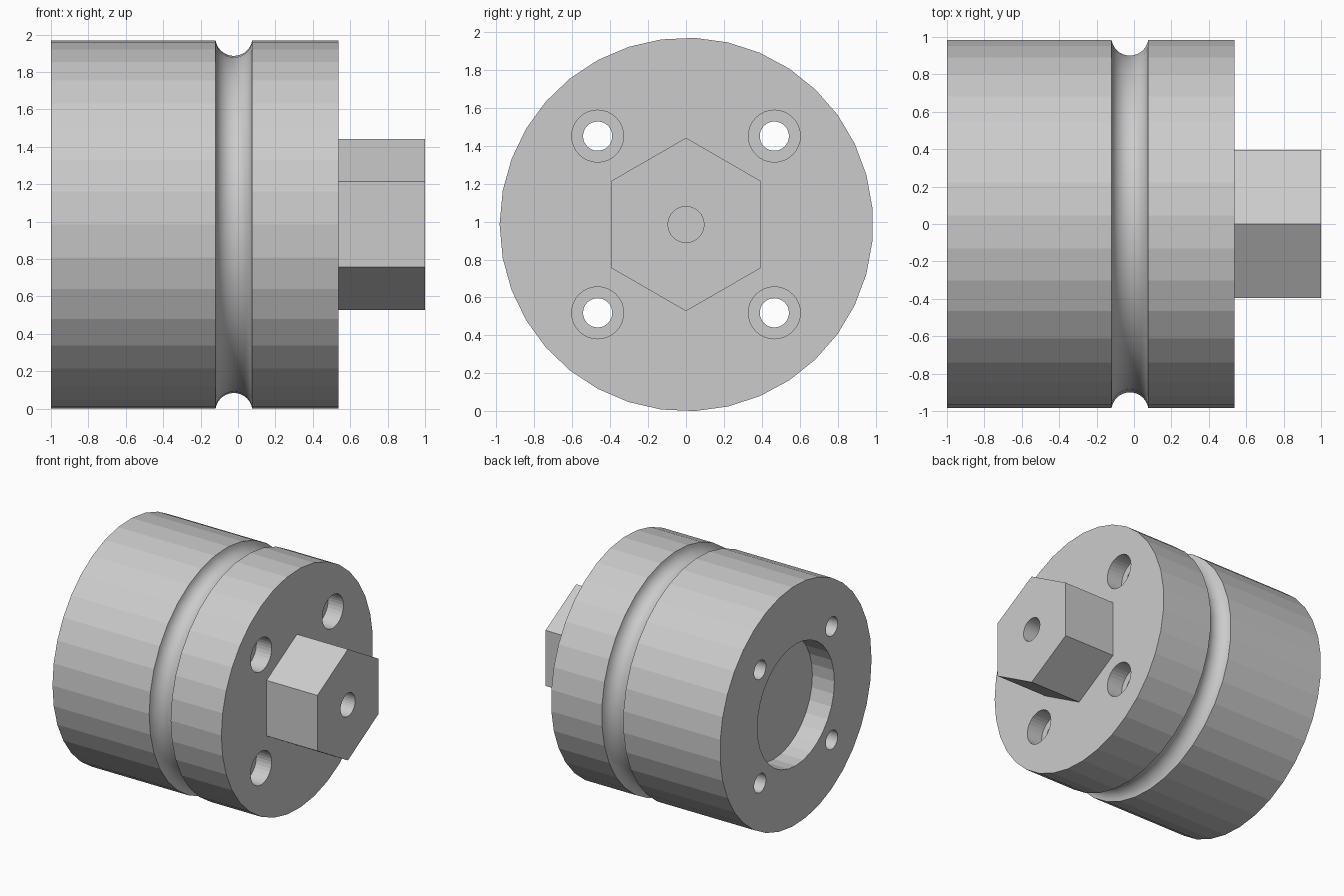
import bpy, bmesh, math
from mathutils import Matrix

if "Cube" in bpy.data.objects:
    bpy.data.objects.remove(bpy.data.objects["Cube"])

R, SIDES = 0.985, 35         # body radius and facet count
CZ, CY = R, 0.002            # axis of the part
X0, X1, X2 = -1.0, 0.537, 1.0


def finish(bm, name):
    bmesh.ops.recalc_face_normals(bm, faces=bm.faces[:])
    me = bpy.data.meshes.new(name)
    bm.to_mesh(me)
    bm.free()
    ob = bpy.data.objects.new(name, me)
    bpy.context.collection.objects.link(ob)
    return ob


def rod(name, x0, x1, r, n, y=0.0, z=0.0):
    """Prism along x, with its first vertex pointing up."""
    bm = bmesh.new()
    rings = []
    for x in (x0, x1):
        rings.append([bm.verts.new((x, y + r * math.sin(2 * math.pi * i / n),
                                    CZ + z + r * math.cos(2 * math.pi * i / n)))
                      for i in range(n)])
    for i in range(n):
        j = (i + 1) % n
        bm.faces.new((rings[0][i], rings[0][j], rings[1][j], rings[1][i]))
    bm.faces.new(rings[0])
    bm.faces.new(rings[1])
    return finish(bm, name)


def boolean(target, other, op):
    m = target.modifiers.new(op.lower(), 'BOOLEAN')
    m.operation, m.solver, m.object = op, 'EXACT', other
    bpy.context.view_layer.objects.active = target
    bpy.ops.object.modifier_apply(modifier=m.name)
    bpy.data.objects.remove(other, do_unlink=True)


# Body: lathed profile with a round groove
gx, half, depth = -0.022, 0.098, 0.083
gr = (half ** 2 + depth ** 2) / (2 * depth)
gc = R - depth + gr
span = math.asin(half / gr)
STEPS = 14
profile = [(X0, R)]
for k in range(STEPS + 1):
    a = -span + 2 * span * k / STEPS
    profile.append((gx + gr * math.sin(a), gc - gr * math.cos(a)))
profile.append((X1, R))

bm = bmesh.new()
rings = []
for x, r in profile:
    ring = []
    for i in range(SIDES):
        a = 2 * math.pi * i / SIDES
        ring.append(bm.verts.new((x, CY - r * math.cos(a), CZ + r * math.sin(a))))
    rings.append(ring)
for k in range(len(rings) - 1):
    for i in range(SIDES):
        j = (i + 1) % SIDES
        f = bm.faces.new((rings[k][i], rings[k][j], rings[k + 1][j], rings[k + 1][i]))
        f.smooth = 0 < k < len(rings) - 2     # only the groove is smooth
bm.faces.new(rings[0])
bm.faces.new(rings[-1])
body = finish(bm, "grooved_hub")

# Hexagonal drive stub
boolean(body, rod("hex_stub", X1 - 0.1, X2, 0.457, 6), 'UNION')

# Rear recess and blind hole in the stub
boolean(body, rod("recess_cutter", X0 - 0.1, X0 + 0.2, 0.5, 32), 'DIFFERENCE')
boolean(body, rod("centre_cutter", X2 - 0.25, X2 + 0.1, 0.095, 32), 'DIFFERENCE')

# Four counterbored bolt holes
P = 0.466
for y in (-P, P):
    for z in (-P, P):
        boolean(body, rod("bolt_cutter", X0 - 0.1, X1 + 0.1, 0.077, 32, y, z), 'DIFFERENCE')
        boolean(body, rod("counterbore_cutter", X1 - 0.14, X1 + 0.1, 0.137, 32, y, z), 'DIFFERENCE')
